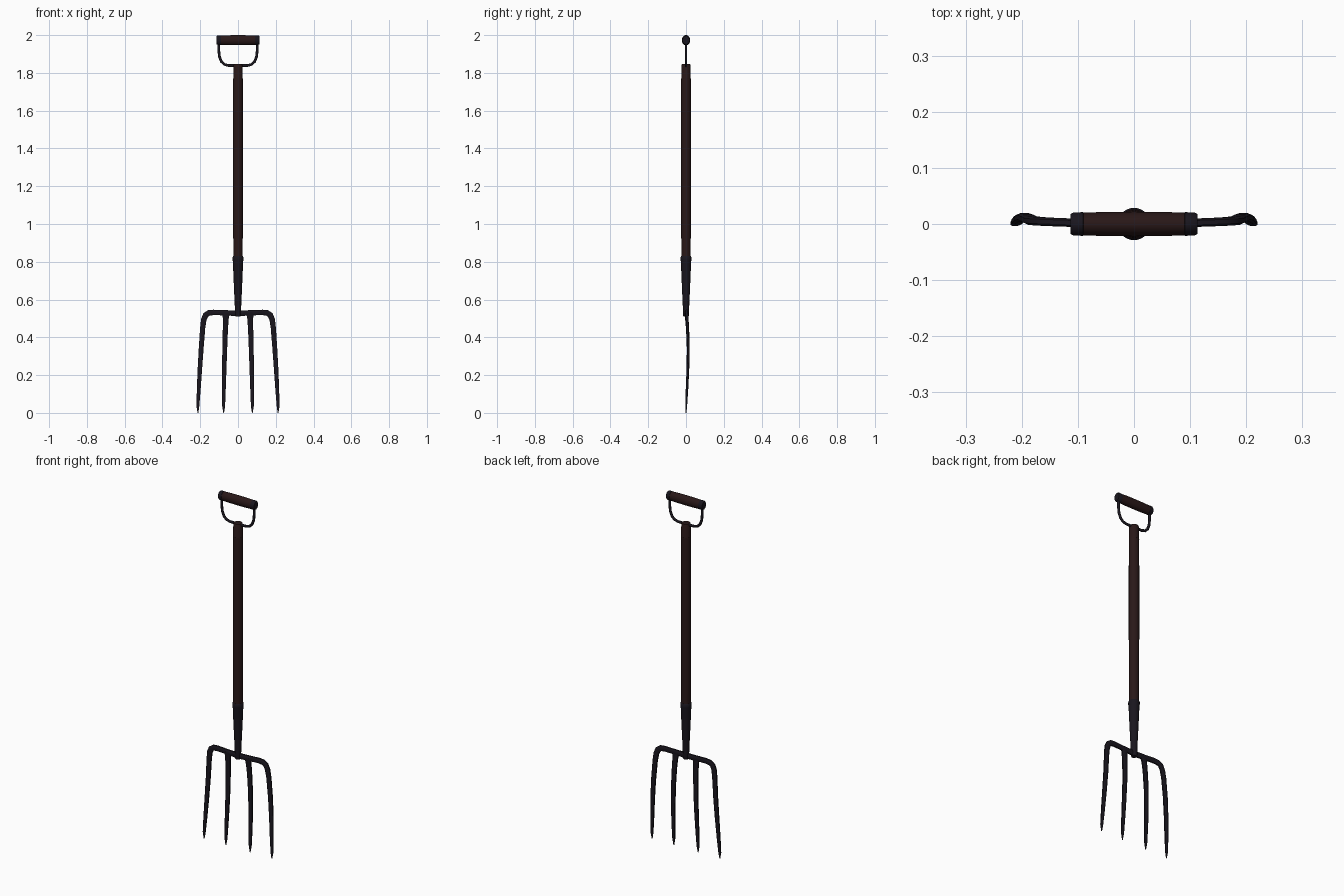
import bpy, math
from mathutils import Vector

if "Cube" in bpy.data.objects:
    bpy.data.objects.remove(bpy.data.objects["Cube"])


def material(name, color):
    m = bpy.data.materials.new(name)
    m.diffuse_color = (*color, 1)
    m.use_nodes = True
    m.node_tree.nodes["Principled BSDF"].inputs["Base Color"].default_value = m.diffuse_color
    return m


WOOD = material("dark_wood", (0.022, 0.009, 0.009))
STEEL = material("dark_steel", (0.010, 0.008, 0.013))


def sweep(name, pts, mat, sides=8, power=1.0):
    """Sweep an oval along a path in the XZ plane; each point is (x, y, z, width radius, y radius)."""
    verts, faces = [], []
    path = [Vector(p[:3]) for p in pts]
    for i, p in enumerate(pts):
        t = path[min(i + 1, len(pts) - 1)] - path[max(i - 1, 0)]
        side = Vector((t.z, 0, -t.x)).normalized()
        for k in range(sides):
            a = 2 * math.pi * (k + 0.5) / sides
            c, s = math.cos(a), math.sin(a)
            c = math.copysign(abs(c) ** power, c)
            s = math.copysign(abs(s) ** power, s)
            verts.append(path[i] + side * c * p[3] + Vector((0, s * p[4], 0)))
    for i in range(len(pts) - 1):
        for k in range(sides):
            n = (k + 1) % sides
            a, b = i * sides, (i + 1) * sides
            faces.append((a + k, a + n, b + n, b + k))
    faces.append(tuple(range(sides))[::-1])
    faces.append(tuple(range((len(pts) - 1) * sides, len(pts) * sides)))
    me = bpy.data.meshes.new(name)
    me.from_pydata(verts, [], faces)
    me.materials.append(mat)
    ob = bpy.data.objects.new(name, me)
    bpy.context.collection.objects.link(ob)
    bpy.context.view_layer.objects.active = ob
    bpy.ops.object.select_all(action='DESELECT')
    ob.select_set(True)
    bpy.ops.object.mode_set(mode='EDIT')
    bpy.ops.mesh.select_all(action='SELECT')
    bpy.ops.mesh.normals_make_consistent(inside=False)
    bpy.ops.object.mode_set(mode='OBJECT')
    bpy.ops.object.shade_smooth_by_angle(angle=math.radians(40))
    return ob


def lathe(name, prof, mat):
    """Upright turned part from (z, radius) pairs."""
    return sweep(name, [(0, 0, z, r, r) for z, r in prof], mat, 20)


# Wooden shaft and the metal ferrule on its top
lathe("shaft", [(0.80, 0.025), (1.2, 0.0265), (1.6, 0.0265), (1.77, 0.026)], WOOD)
lathe("top_ferrule", [(1.765, 0.0265), (1.77, 0.025), (1.84, 0.0245), (1.846, 0.022)], WOOD)

# Tapered steel socket
lathe("socket", [(0.51, 0.014), (0.52, 0.0165), (0.56, 0.017), (0.68, 0.0225),
                 (0.80, 0.0275), (0.81, 0.029), (0.825, 0.029), (0.83, 0.026)], STEEL)

# Grip with end caps
GZ = 1.973
sweep("grip", [(x, 0, GZ, r, r * 0.82) for x, r in
               [(-0.092, 0.025), (-0.05, 0.0265), (0, 0.027), (0.05, 0.0265), (0.092, 0.025)]],
      WOOD, 20)
for s, label in ((-1, "left"), (1, "right")):
    sweep(label + "_grip_cap", [(s * x, 0, GZ, r, r * 0.82) for x, r in
                                [(0.09, 0.0235), (0.0905, 0.026), (0.108, 0.0255), (0.113, 0.022)]],
          STEEL, 20)

# Wire yoke joining grip to shaft
half = [(0.102, 1.965), (0.102, 1.92), (0.098, 1.885), (0.088, 1.86),
        (0.072, 1.845), (0.05, 1.839), (0.02, 1.839)]
yoke = [(-x, z) for x, z in half] + [(x, z) for x, z in reversed(half)]
sweep("yoke", [(x, 0, z, 0.0075, 0.0065) for x, z in yoke], STEEL, 10)

# Crossbar and outer tines forged as one bar
half = [(0.212, 0.0, 0.0, 0.002, 0.002), (0.2125, 0.001, 0.035, 0.008, 0.005),
        (0.208, 0.005, 0.12, 0.0105, 0.007), (0.202, 0.010, 0.23, 0.0125, 0.0075),
        (0.195, 0.012, 0.34, 0.0135, 0.008), (0.187, 0.009, 0.45, 0.0145, 0.008),
        (0.181, 0.006, 0.495, 0.0155, 0.008), (0.171, 0.005, 0.518, 0.016, 0.008),
        (0.155, 0.004, 0.529, 0.016, 0.008), (0.13, 0.003, 0.532, 0.015, 0.008),
        (0.07, 0.001, 0.530, 0.0145, 0.008), (0.02, 0.0, 0.528, 0.0155, 0.009)]
bar = [(-p[0], *p[1:]) for p in half] + half[::-1]
sweep("crossbar_and_outer_tines", bar, STEEL, 8, 0.7)

# Inner tines
for s, label in ((-1, "left"), (1, "right")):
    sweep(label + "_inner_tine",
          [(s * x, y, z, w, d) for x, y, z, w, d in
           [(0.063, 0.0, 0.53, 0.021, 0.008), (0.065, 0.003, 0.495, 0.016, 0.008),
            (0.067, 0.008, 0.44, 0.0145, 0.008), (0.070, 0.012, 0.34, 0.0135, 0.008),
            (0.073, 0.010, 0.23, 0.0125, 0.0075), (0.075, 0.005, 0.12, 0.0105, 0.007),
            (0.076, 0.001, 0.035, 0.008, 0.005), (0.076, 0.0, 0.0, 0.002, 0.002)]],
          STEEL, 8, 0.7)
